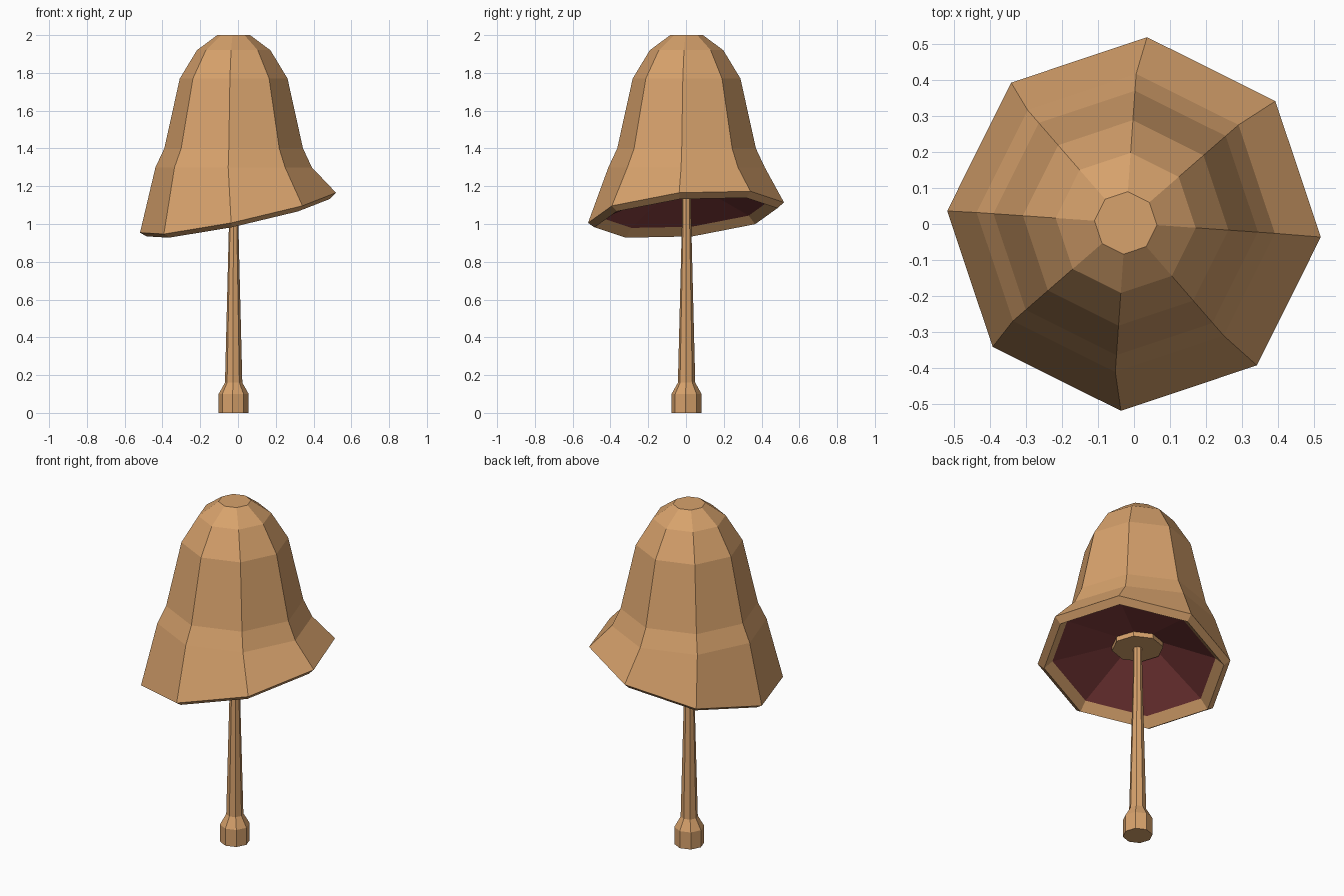
import bpy, bmesh, math

if "Cube" in bpy.data.objects:
    bpy.data.objects.remove(bpy.data.objects["Cube"])

SIDES = 8
TURN = math.radians(-4)
CX, CY = -0.023, 0.003


def material(name, rgb):
    m = bpy.data.materials.new(name)
    m.diffuse_color = (*rgb, 1)
    m.use_nodes = True
    m.node_tree.nodes["Principled BSDF"].inputs["Base Color"].default_value = m.diffuse_color
    return m


tan = material("warm tan", (0.68, 0.36, 0.15))
red = material("dark red", (0.24, 0.05, 0.05))


def ring(r, z, cx=CX, cy=CY, tilt=(0, 0)):
    """One octagon, optionally lying on a sloped plane."""
    pts = []
    for k in range(SIDES):
        a = TURN + k * math.tau / SIDES
        x, y = cx + r * math.cos(a), cy + r * math.sin(a)
        pts.append((x, y, z + tilt[0] * x + tilt[1] * y))
    return pts


def loft(name, rings, mats, red_bands=()):
    """Skin a stack of rings, close both ends and shade flat."""
    bm = bmesh.new()
    rows = [[bm.verts.new(p) for p in r] for r in rings]
    for i in range(len(rows) - 1):
        for k in range(SIDES):
            n = (k + 1) % SIDES
            f = bm.faces.new((rows[i][k], rows[i][n], rows[i + 1][n], rows[i + 1][k]))
            f.material_index = 1 if i in red_bands else 0
    bm.faces.new(rows[0])
    f = bm.faces.new(rows[-1])
    f.material_index = 1 if red_bands else 0
    bmesh.ops.recalc_face_normals(bm, faces=bm.faces)
    me = bpy.data.meshes.new(name)
    bm.to_mesh(me)
    bm.free()
    for m in mats:
        me.materials.append(m)
    ob = bpy.data.objects.new(name, me)
    bpy.context.collection.objects.link(ob)
    return ob


# Bell-shaped cap with a tilted rim, rolled lip and red underside
SLOPE = (0.21, 0.09)
cap = [ring(r, z) for r, z in
       ((0.087, 2.0), (0.195, 1.92), (0.286, 1.77), (0.368, 1.4), (0.415, 1.3))]
cap += [ring(0.52, 1.06, 0, 0, SLOPE),
        ring(0.485, 1.033, 0, 0, SLOPE),
        ring(0.44, 1.075, 0, 0, SLOPE),
        ring(0.13, 1.178)]
loft("cap", cap, (tan, red), red_bands=(7,))

# Small collar under the cap
loft("collar", [ring(0.138, 1.15), ring(0.138, 1.19)], (tan,))

# Slim stem with a flared foot
loft("stem", [ring(r, z) for r, z in
              ((0.08, 0), (0.08, 0.1), (0.046, 0.16), (0.025, 1.0), (0.024, 1.18))], (tan,))
